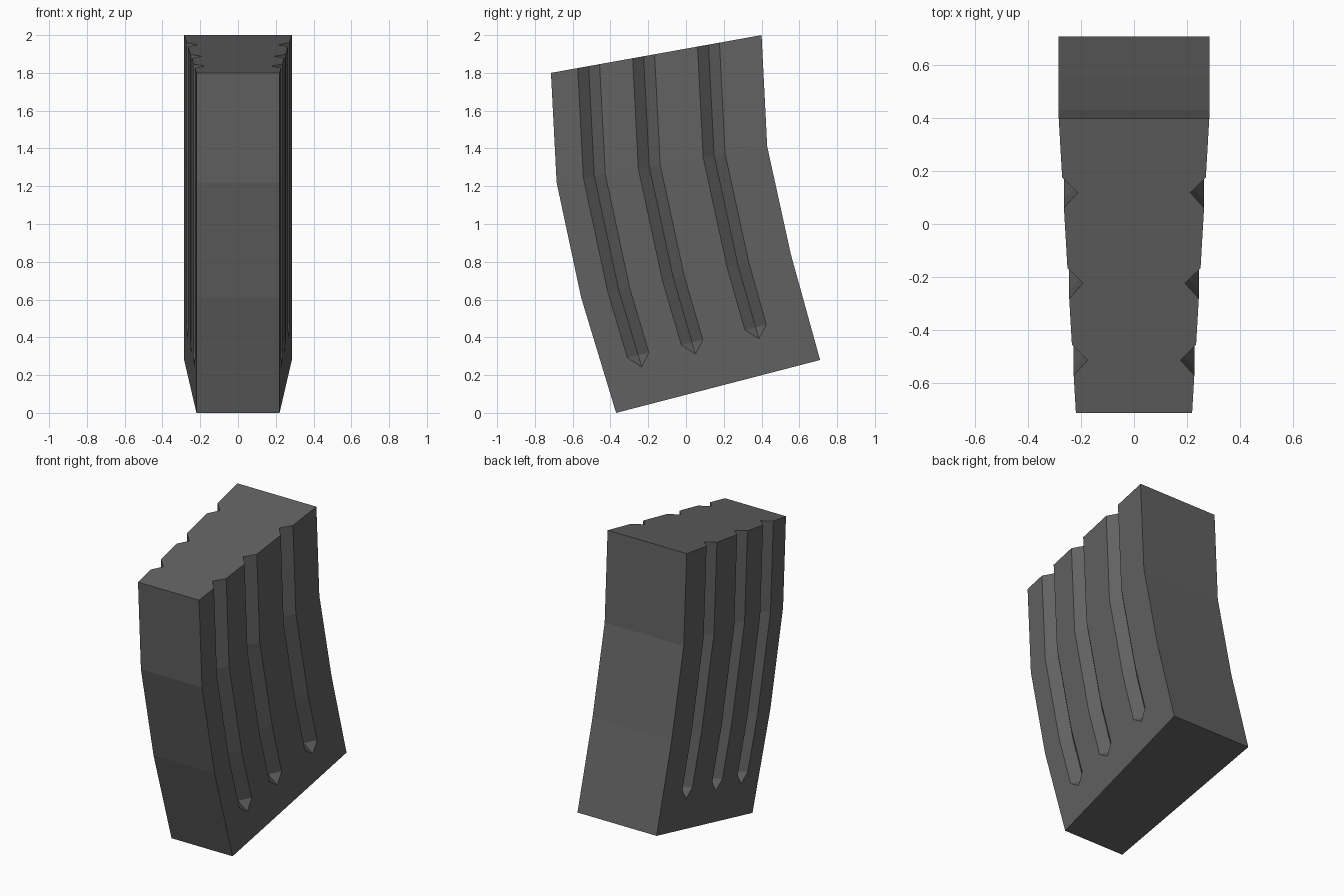
import bpy, bmesh
from mathutils import Vector

if "Cube" in bpy.data.objects:
    bpy.data.objects.remove(bpy.data.objects["Cube"])

# Side outline, top to bottom: (y, z) of the front and back edge at each bend
FRONT = [(-0.715, 1.80), (-0.685, 1.22), (-0.555, 0.61), (-0.37, 0.0)]
BACK = [(0.40, 2.0), (0.43, 1.41), (0.555, 0.84), (0.71, 0.28)]
GROOVES = [0.179, 0.440, 0.748]      # groove centres, front to back
HALF, DEPTH = 0.052, 0.055           # groove half-width and depth
END, TIP = 2.575, 2.68               # levels where grooves end and taper out


def point(level, t, side, depth=0.0):
    """Point on a side wall: level runs down the body, t front to back."""
    i = min(int(level), 2)
    f = level - i
    front = Vector(FRONT[i]).lerp(Vector(FRONT[i + 1]), f)
    back = Vector(BACK[i]).lerp(Vector(BACK[i + 1]), f)
    y, z = front.lerp(back, t)
    return (side * (0.22 + 0.065 * t - depth), y, z)


bm = bmesh.new()


def wall(side):
    """One grooved side wall; returns its rows of vertices."""
    rows = []
    for level in (0, 1, 2, END):
        row = [bm.verts.new(point(level, 0, side))]
        for c in GROOVES:
            for dt, d in ((-HALF, 0), (0, DEPTH), (HALF, 0)):
                row.append(bm.verts.new(point(level, c + dt, side, d)))
        row.append(bm.verts.new(point(level, 1, side)))
        rows.append(row)
    for a, b in zip(rows, rows[1:]):
        for j in range(len(a) - 1):
            bm.faces.new((a[j], a[j + 1], b[j + 1], b[j]))
    # pointed groove ends and the plain panel below them
    last = rows[-1]
    edge = [last[0]]
    for k, c in enumerate(GROOVES):
        left, mid, right = last[1 + 3 * k:4 + 3 * k]
        tip = bm.verts.new(point(TIP, c, side))
        bm.faces.new((left, mid, tip))
        bm.faces.new((mid, right, tip))
        edge += [left, tip, right]
    edge.append(last[-1])
    foot = [bm.verts.new(point(3, t, side)) for t in (0, 1)]
    bm.faces.new(edge + foot[::-1])
    return rows + [foot]


right, left = wall(1), wall(-1)

# Front and back walls
for k in (0, -1):
    for i in range(len(right) - 1):
        bm.faces.new((right[i][k], right[i + 1][k], left[i + 1][k], left[i][k]))

# Top and bottom caps
for i in (0, -1):
    bm.faces.new(right[i] + left[i][::-1])

bmesh.ops.recalc_face_normals(bm, faces=bm.faces)
mesh = bpy.data.meshes.new("curved_grooved_body")
bm.to_mesh(mesh)
bm.free()
body = bpy.data.objects.new("curved_grooved_body", mesh)
bpy.context.collection.objects.link(body)

# Dark grey finish
mat = bpy.data.materials.new("dark_grey")
mat.diffuse_color = (0.12, 0.12, 0.12, 1)
mat.use_nodes = True
mat.node_tree.nodes["Principled BSDF"].inputs["Base Color"].default_value = mat.diffuse_color
mesh.materials.append(mat)
